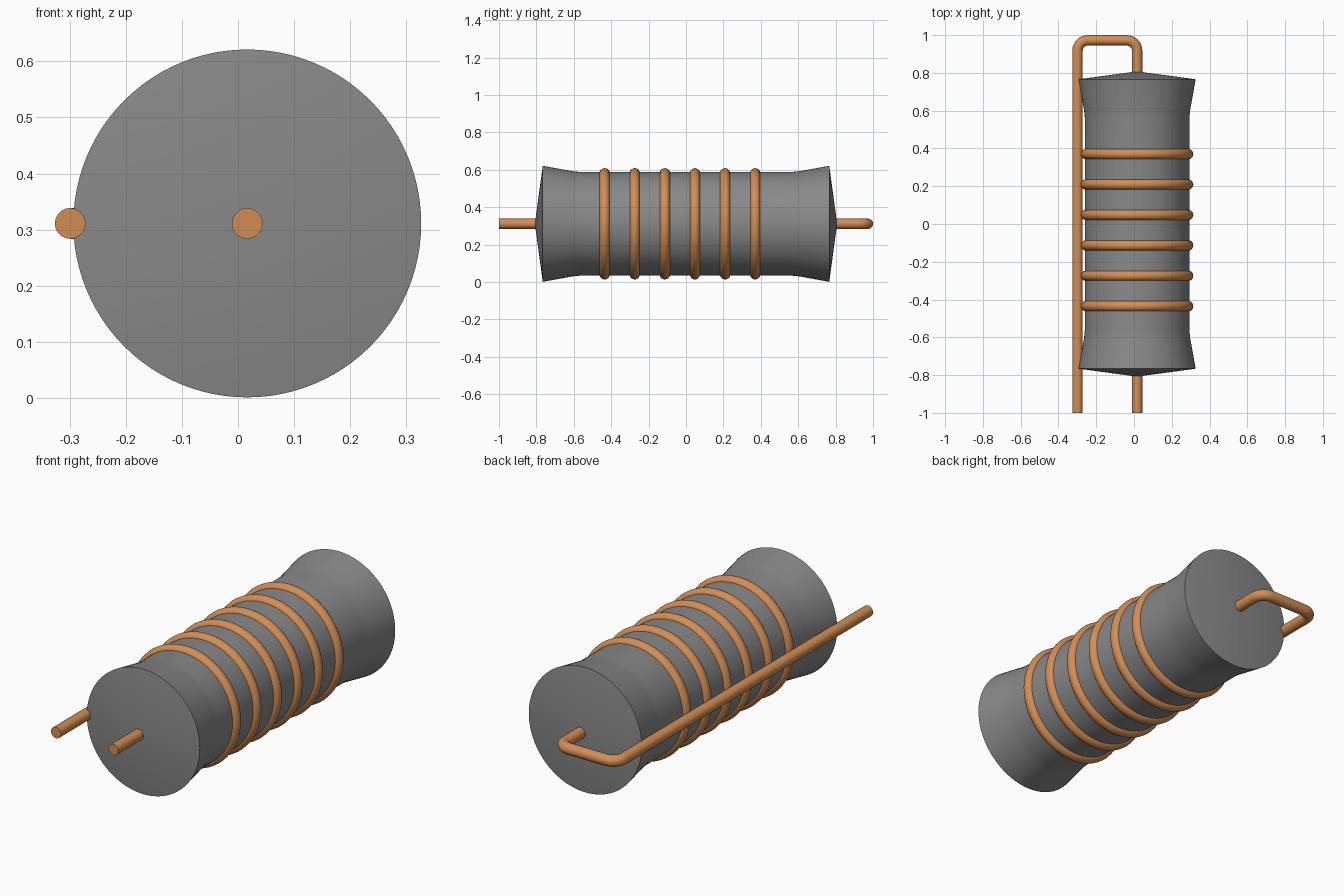
import bpy, bmesh
from math import pi, sin, cos, radians

if "Cube" in bpy.data.objects:
    bpy.data.objects.remove(bpy.data.objects["Cube"])

CX, CZ = 0.0165, 0.311      # axis of the body, running along y
WIRE_R = 0.0275


def material(name, colour):
    mat = bpy.data.materials.new(name)
    mat.diffuse_color = (*colour, 1)
    mat.use_nodes = True
    mat.node_tree.nodes["Principled BSDF"].inputs["Base Color"].default_value = mat.diffuse_color
    return mat


copper = material("copper", (0.65, 0.27, 0.09))
dark_grey = material("dark_grey", (0.25, 0.25, 0.25))


def finish(obj, mat, angle):
    obj.data.materials.append(mat)
    bpy.ops.object.select_all(action='DESELECT')
    obj.select_set(True)
    bpy.context.view_layer.objects.active = obj
    bpy.ops.object.shade_smooth_by_angle(angle=radians(angle))


# Body: lathed profile (radius, y) with flared ends and shallow cone caps
half = [(0, 0.808), (0.31, 0.766), (0.281, 0.605), (0.277, 0.565)]
profile = half + [(r, -y) for r, y in reversed(half)]
bm = bmesh.new()
verts = [bm.verts.new((CX + r, y, CZ)) for r, y in profile]
edges = [bm.edges.new(pair) for pair in zip(verts, verts[1:])]
bmesh.ops.spin(bm, geom=verts + edges, cent=(CX, 0, CZ), axis=(0, 1, 0),
               angle=2 * pi, steps=96, use_duplicate=False)
bmesh.ops.remove_doubles(bm, verts=bm.verts, dist=1e-4)
bmesh.ops.recalc_face_normals(bm, faces=bm.faces)
mesh = bpy.data.meshes.new("coil_body")
bm.to_mesh(mesh)
bm.free()
body = bpy.data.objects.new("coil_body", mesh)
bpy.context.collection.objects.link(body)
finish(body, dark_grey, 30)

# Windings: six evenly spaced rings half sunk into the body
for i in range(6):
    bpy.ops.mesh.primitive_torus_add(
        location=(CX, -0.435 + i * 0.161, CZ), rotation=(pi / 2, 0, 0),
        major_radius=0.27, minor_radius=WIRE_R,
        major_segments=96, minor_segments=20)
    ring = bpy.context.object
    ring.name = f"winding_{i + 1}"
    finish(ring, copper, 60)

# Lead wire: through the body, round two bends and back along the side
SIDE_X, END_Y, BEND = -0.299, 1 - WIRE_R, 0.055


def bend(cx, start):
    return [(cx + BEND * cos(start + t * pi / 16),
             END_Y - BEND + BEND * sin(start + t * pi / 16), CZ)
            for t in range(9)]


path = ([(CX, -1, CZ)] + bend(CX - BEND, 0)
        + bend(SIDE_X + BEND, pi / 2) + [(SIDE_X, -1, CZ)])
curve = bpy.data.curves.new("lead_wire", 'CURVE')
curve.dimensions = '3D'
curve.bevel_depth = WIRE_R
curve.bevel_resolution = 8
curve.use_fill_caps = True
spline = curve.splines.new('POLY')
spline.points.add(len(path) - 1)
for point, co in zip(spline.points, path):
    point.co = (*co, 1)
wire = bpy.data.objects.new("lead_wire", curve)
bpy.context.collection.objects.link(wire)
bpy.ops.object.select_all(action='DESELECT')
wire.select_set(True)
bpy.context.view_layer.objects.active = wire
bpy.ops.object.convert(target='MESH')
finish(bpy.context.object, copper, 40)
